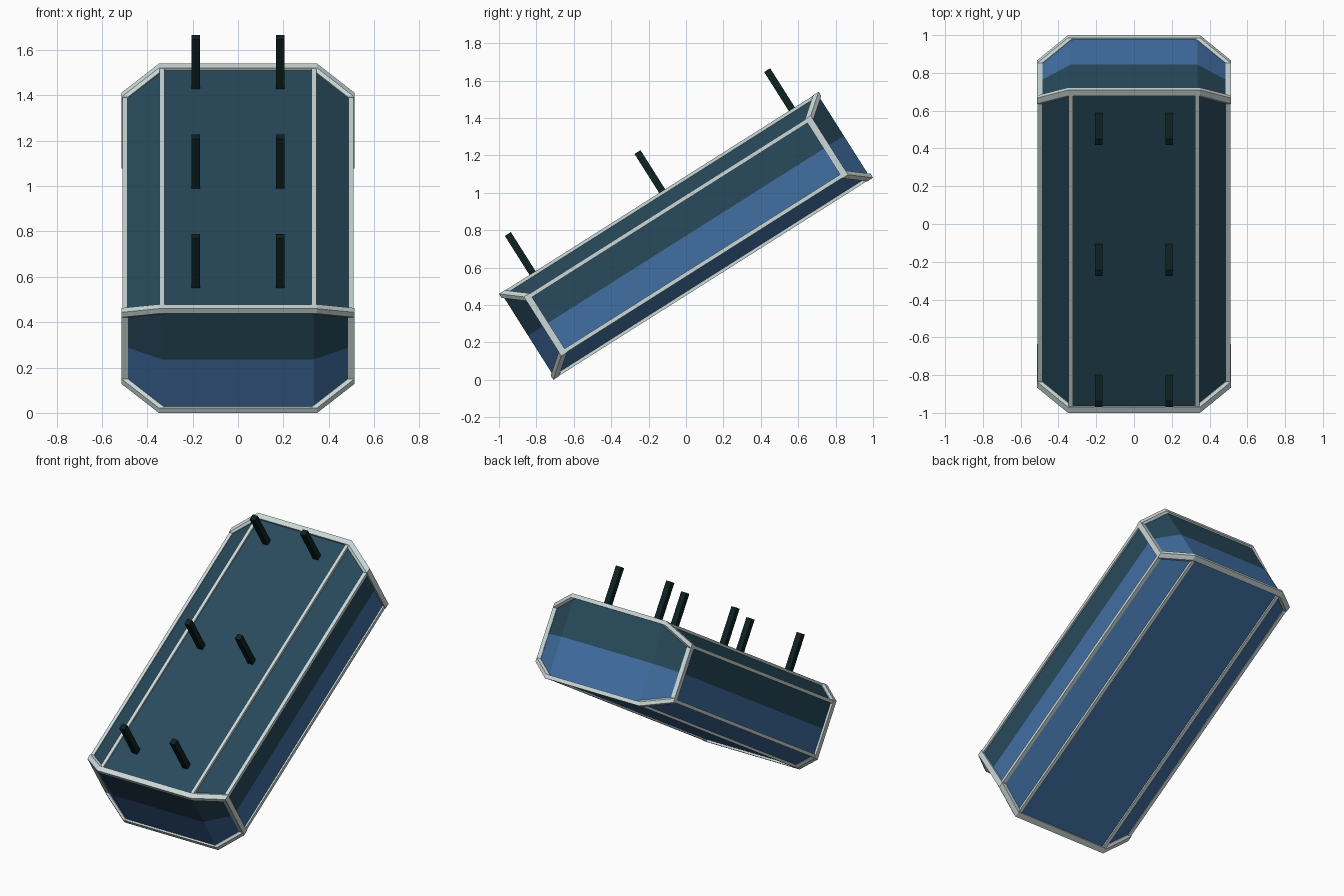
import bpy, bmesh, math
from mathutils import Vector, Matrix

if "Cube" in bpy.data.objects:
    bpy.data.objects.remove(bpy.data.objects["Cube"])

TILT = Matrix.Translation((0, 0, 0.77)) @ Matrix.Rotation(math.radians(32.3), 4, 'X')


def mat(name, rgb):
    m = bpy.data.materials.new(name)
    m.diffuse_color = (*rgb, 1)
    m.use_nodes = True
    m.node_tree.nodes["Principled BSDF"].inputs["Base Color"].default_value = m.diffuse_color
    return m


teal = mat("dark teal", (0.021, 0.068, 0.105))
blue = mat("mid blue", (0.053, 0.158, 0.365))
pale = mat("pale grey trim", (0.60, 0.69, 0.69))
black = mat("near black green", (0.004, 0.016, 0.017))


def finish(bm, name, mats):
    bmesh.ops.recalc_face_normals(bm, faces=bm.faces)
    bm.transform(TILT)
    me = bpy.data.meshes.new(name)
    bm.to_mesh(me)
    bm.free()
    for m in mats:
        me.materials.append(m)
    ob = bpy.data.objects.new(name, me)
    bpy.context.collection.objects.link(ob)
    return ob


def hull(bm, points):
    verts = [bm.verts.new(p) for p in points]
    res = bmesh.ops.convex_hull(bm, input=verts)
    junk = {g for g in res["geom_interior"] + res["geom_unused"]
            if isinstance(g, bmesh.types.BMVert) and g.is_valid}
    bmesh.ops.delete(bm, geom=list(junk), context='VERTS')


SIGNS = (-1, 1)
INNER = (0.335, 0.999, 0.259)   # corners of the tall middle block
OUTER = (0.499, 0.895, 0.174)   # corners of the smaller side panels


def corner(c, sx, sy, sz):
    return Vector((c[0] * sx, c[1] * sy, c[2] * sz))


# Body: faceted case, teal upper half and blue lower half
bm = bmesh.new()
hull(bm, [corner(c, a, b, d) for c in (INNER, OUTER)
          for a in SIGNS for b in SIGNS for d in SIGNS])
bmesh.ops.dissolve_limit(bm, angle_limit=0.02, verts=bm.verts, edges=bm.edges)
bmesh.ops.bisect_plane(bm, geom=bm.verts[:] + bm.edges[:] + bm.faces[:],
                       plane_co=(0, 0, 0), plane_no=(0, 0, 1))
for f in bm.faces:
    f.material_index = 0 if f.calc_center_median().z > 0 else 1
finish(bm, "case_body", [teal, blue])


def bar(bm, p, q, half):
    hull(bm, [e + Vector((half[0] * a, half[1] * b, half[2] * d))
              for e in (p, q) for a in SIGNS for b in SIGNS for d in SIGNS])


# Long trim along the lengthwise edges
bm = bmesh.new()
for c in (INNER, OUTER):
    for a in SIGNS:
        for d in SIGNS:
            bar(bm, corner(c, a, -1, d), corner(c, a, 1, d), (0.011, 0, 0.011))
finish(bm, "long_trim", [pale])

# End trim: an octagonal rim round each end
for b, name in ((-1, "low_end_trim"), (1, "high_end_trim")):
    bm = bmesh.new()
    ring = [(INNER, 1, 1), (OUTER, 1, 1), (OUTER, 1, -1), (INNER, 1, -1),
            (INNER, -1, -1), (OUTER, -1, -1), (OUTER, -1, 1), (INNER, -1, 1)]
    pts = [corner(c, a, b, d) - Vector((0, 0.006 * b, 0)) for c, a, d in ring]
    for i in range(8):
        bar(bm, pts[i], pts[(i + 1) % 8], (0.014, 0.018, 0.013))
    finish(bm, name, [pale])

# Pegs: three pairs standing on the top panel
for i, y in enumerate((-0.80, 0.02, 0.84)):
    for a, side in ((-1, "left"), (1, "right")):
        bm = bmesh.new()
        bar(bm, Vector((0.187 * a, y, 0.24)), Vector((0.187 * a, y, 0.517)), (0.019, 0.019, 0))
        finish(bm, f"{side}_peg_{i + 1}", [black])
